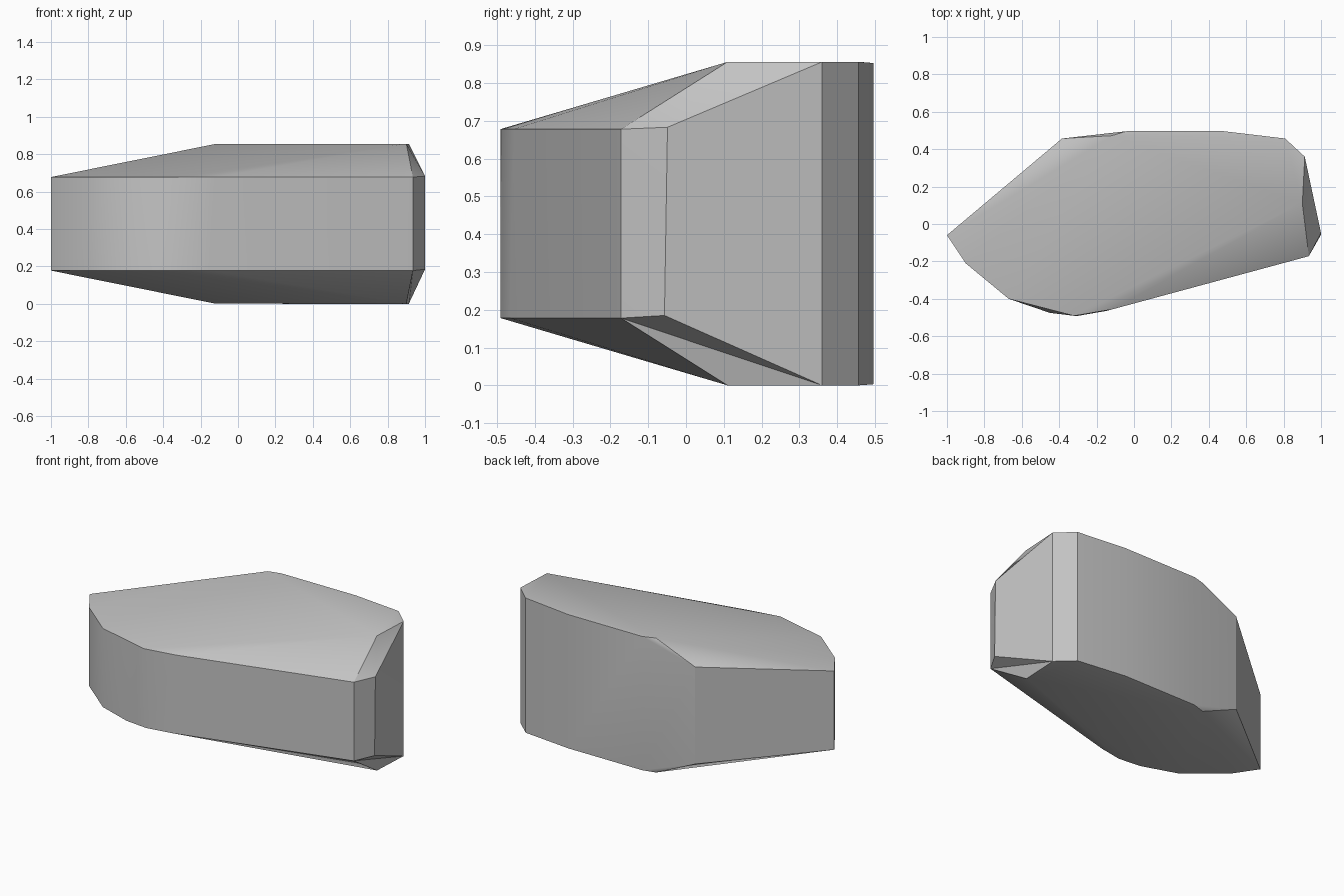
import bpy, bmesh, math
from mathutils import Vector

cube = bpy.data.objects.get("Cube")
if cube:
    bpy.data.objects.remove(cube, do_unlink=True)

MID = 0.428  # height of the mirror plane

# Named corners: x, y, half height
TIP = (-1.0, -0.06, 0.25)
BACK_PEAK = (-0.12, 0.472, 0.427)
END_PEAK = (0.9, 0.11, 0.428)
END_UPPER = (1.0, -0.049, 0.255)
END_LOWER = (1.0, -0.057, 0.243)

# Corners found both above and below
SHARED = [
    TIP, BACK_PEAK, END_PEAK,
    (-0.9, -0.21, 0.25), (-0.67, -0.4, 0.25), (0.935, -0.172, 0.25),
    (0.913, 0.36, 0.428), (0.808, 0.457, 0.428), (0.48, 0.496, 0.425),
    (-0.04, 0.496, 0.425), (-0.385, 0.457, 0.308),
]
# The front bulge and right end differ slightly above and below
UPPER = [END_UPPER, (-0.32, -0.491, 0.25), (-0.115, -0.456, 0.25)]
LOWER = [END_LOWER, (-0.45, -0.475, 0.25), (-0.3, -0.491, 0.25), (-0.15, -0.465, 0.25)]


def place(corner, side):
    x, y, h = corner
    return Vector((x, y, MID + side * h))


# Single grey material
grey = bpy.data.materials.new("stone grey")
grey.use_nodes = True
colour = (0.55, 0.55, 0.55, 1)
grey.diffuse_color = colour
grey.node_tree.nodes["Principled BSDF"].inputs["Base Color"].default_value = colour

# Faceted body: hull of all corners
bm = bmesh.new()
corners = {}
for side, extra in ((1, UPPER), (-1, LOWER)):
    for corner in SHARED + extra:
        corners[corner, side] = bm.verts.new(place(corner, side))
bmesh.ops.convex_hull(bm, input=list(bm.verts))

# Notch under the right end: turn the diagonal inwards
diagonal = bm.edges.get((corners[END_LOWER, -1], corners[END_PEAK, -1]))
if diagonal:
    bmesh.ops.rotate_edges(bm, edges=[diagonal], use_ccw=False)

loose = [v for v in bm.verts if not v.link_faces]
bmesh.ops.delete(bm, geom=loose, context='VERTS')
bmesh.ops.recalc_face_normals(bm, faces=list(bm.faces))
mesh = bpy.data.meshes.new("rock_body")
bm.to_mesh(mesh)
bm.free()
mesh.materials.append(grey)

rock = bpy.data.objects.new("rock_body", mesh)
bpy.context.collection.objects.link(rock)
for o in bpy.context.selected_objects:
    o.select_set(False)
rock.select_set(True)
bpy.context.view_layer.objects.active = rock
bpy.ops.object.shade_smooth_by_angle(angle=math.radians(30))

# Soft ridges from the left tip to the back peak, above and below
for side in (1, -1):
    ends = [place(TIP, side), place(BACK_PEAK, side)]
    for edge in mesh.edges:
        points = [mesh.vertices[i].co for i in edge.vertices]
        if all(min((p - e).length for e in ends) < 0.001 for p in points):
            edge.use_edge_sharp = False
